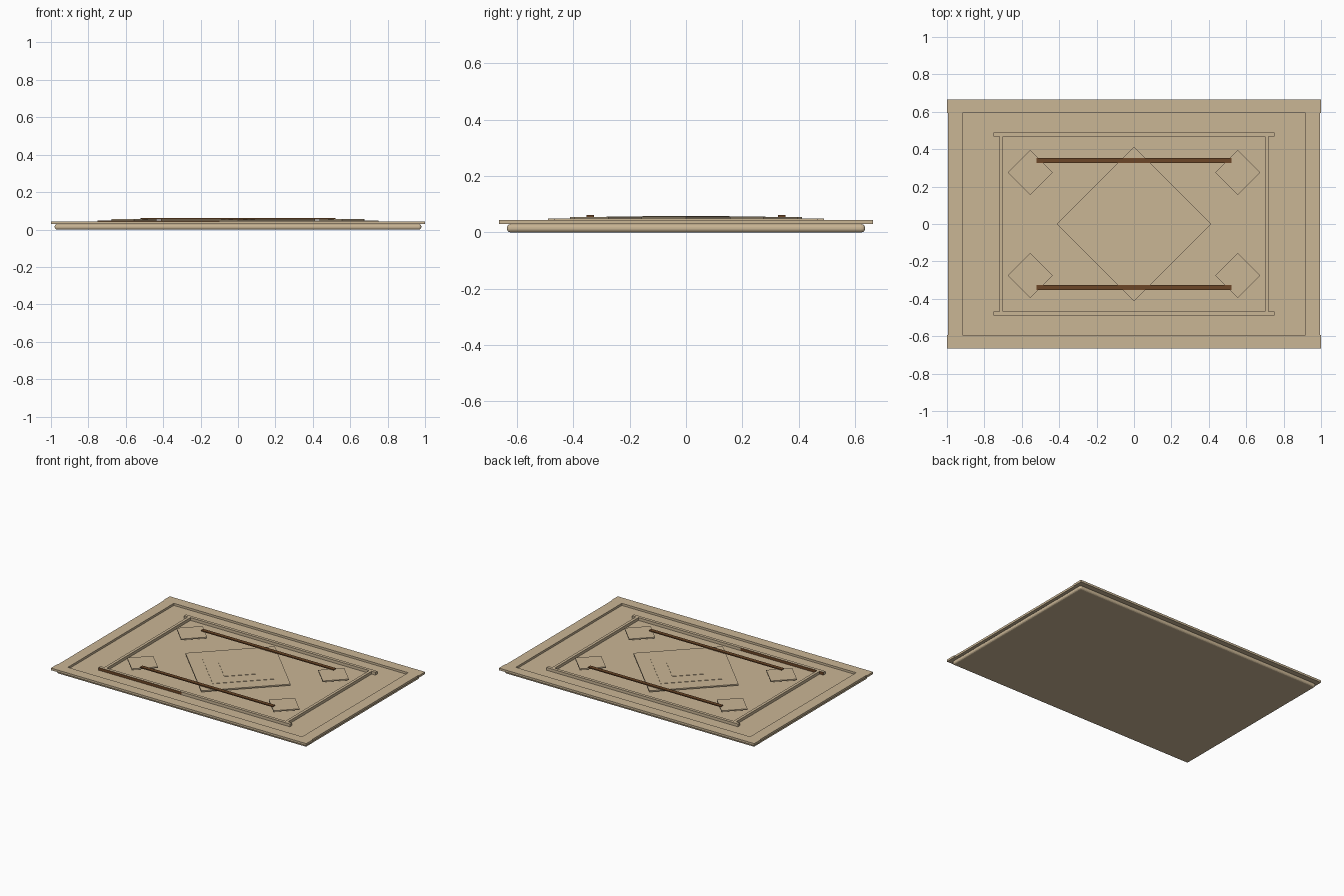
import bpy, math

if "Cube" in bpy.data.objects:
    bpy.data.objects.remove(bpy.data.objects["Cube"])


def material(name, rgb):
    m = bpy.data.materials.new(name)
    m.diffuse_color = (*rgb, 1)
    m.use_nodes = True
    m.node_tree.nodes["Principled BSDF"].inputs["Base Color"].default_value = m.diffuse_color
    return m


TAN = material("tan", (0.59, 0.465, 0.30))
BROWN = material("dark_brown", (0.15, 0.062, 0.02))


def box(name, x, y, z, mat=TAN, turn=0, bevel=0):
    """Box from full sizes: x and y are (min, max), z is (bottom, top)."""
    centre = [(a + b) / 2 for a, b in (x, y, z)]
    bpy.ops.mesh.primitive_cube_add(size=1, location=centre, rotation=(0, 0, turn))
    ob = bpy.context.object
    ob.name = name
    ob.scale = [b - a for a, b in (x, y, z)]
    bpy.ops.object.transform_apply(location=False, rotation=False, scale=True)
    ob.data.materials.append(mat)
    if bevel:
        mod = ob.modifiers.new("edge_rounding", 'BEVEL')
        mod.width = bevel
        mod.segments = 3
    return ob


def diamond(name, cx, cy, r, z):
    """Square plate turned 45 degrees, r is centre to corner."""
    h = r / math.sqrt(2)
    return box(name, (cx - h, cx + h), (cy - h, cy + h), z, turn=math.pi / 4)


# Rug body with soft edges
box("rug_base", (-0.98, 0.98), (-0.636, 0.636), (0, 0.029), bevel=0.012)

# Raised outer border and thin inner border
for s, end, side in ((1, "back", "right"), (-1, "front", "left")):
    def span(a, b):
        return tuple(sorted((s * a, s * b)))
    box("outer_border_" + end, (-1, 1), span(0.593, 0.665), (0.029, 0.044))
    box("outer_border_" + side, span(0.918, 0.995), (-0.593, 0.593), (0.029, 0.044))
    bar = box("inner_border_" + end, (-0.75, 0.75 if s > 0 else -0.1),
              span(0.468, 0.49), (0.029, 0.049))
    if s < 0:
        # Front bar: the left stretch has brown long sides
        bar.data.materials.append(BROWN)
        for p in bar.data.polygons:
            p.material_index = int(abs(p.normal.y) > 0.5)
        box("inner_border_front_right", (-0.1, 0.75), span(0.468, 0.49), (0.029, 0.049))
    box("inner_border_" + side, span(0.7, 0.72), (-0.468, 0.468), (0.029, 0.049))
    # Brown stripe
    box("stripe_" + end, (-0.52, 0.52), span(0.327, 0.354), (0.054, 0.061), BROWN)

# Stepped centre medallion
for i, r in enumerate((0.412, 0.283, 0.154)):
    diamond(f"medallion_layer_{i + 1}", 0, 0, r, (0.045, 0.054 + 0.002 * i))

# Corner diamonds
for sx in (-1, 1):
    for sy in (-1, 1):
        diamond("corner_diamond", sx * 0.555, sy * 0.276, 0.12, (0.047, 0.055))
